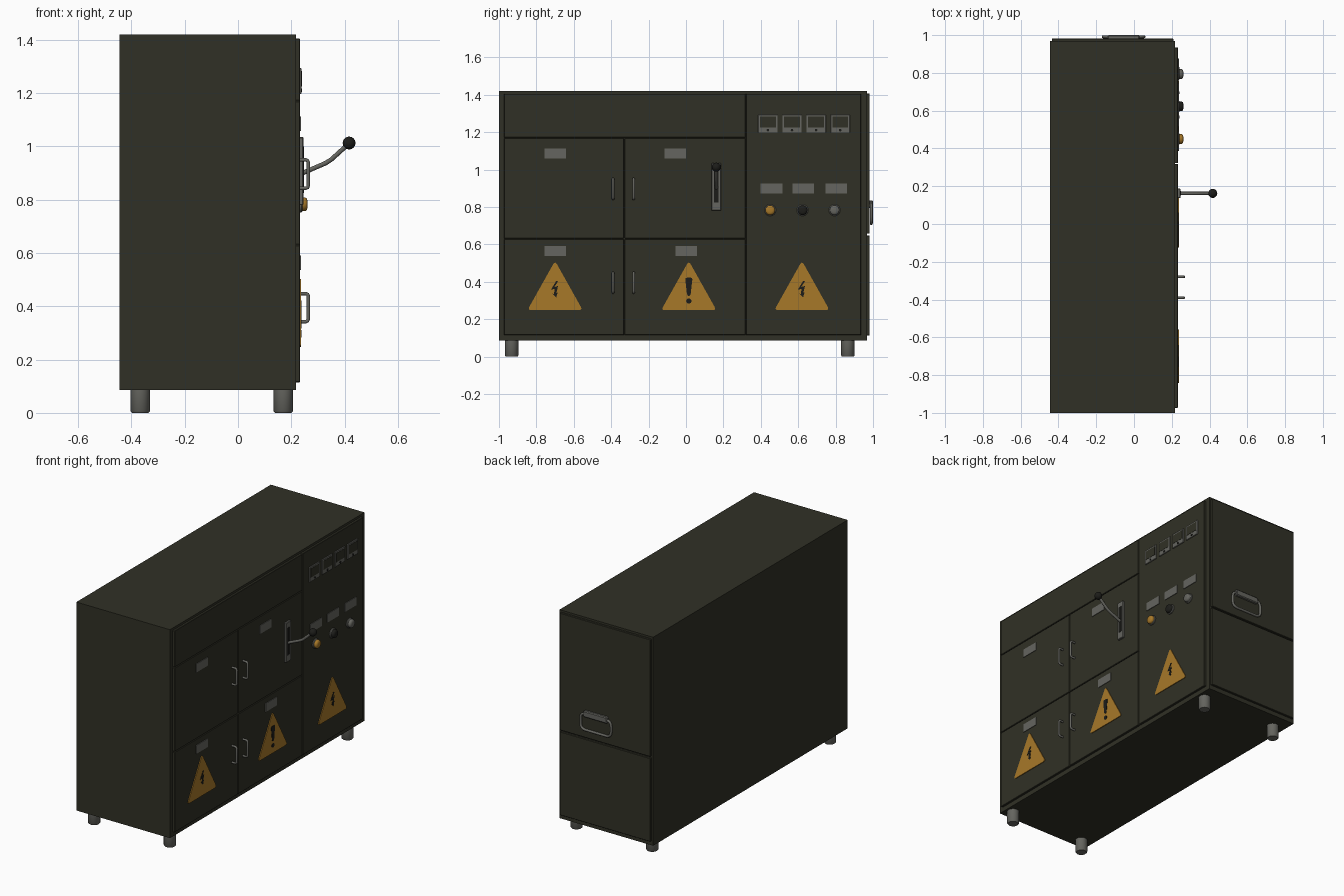
import bpy, bmesh, math
from mathutils import Matrix, Vector

if "Cube" in bpy.data.objects:
    bpy.data.objects.remove(bpy.data.objects["Cube"])


def mat(name, rgb):
    m = bpy.data.materials.new(name)
    m.diffuse_color = (*rgb, 1)
    m.use_nodes = True
    m.node_tree.nodes["Principled BSDF"].inputs["Base Color"].default_value = m.diffuse_color
    return m


OLIVE = mat("dark olive paint", (0.030, 0.030, 0.019))
STEEL = mat("grey metal", (0.13, 0.13, 0.115))
YELLOW = mat("warning amber", (0.39, 0.19, 0.022))
BLACK = mat("black plastic", (0.012, 0.012, 0.010))


def finish(name, bm, m, smooth=False):
    bmesh.ops.recalc_face_normals(bm, faces=bm.faces)
    me = bpy.data.meshes.new(name)
    bm.to_mesh(me)
    bm.free()
    ob = bpy.data.objects.new(name, me)
    bpy.context.collection.objects.link(ob)
    me.materials.append(m)
    if smooth:
        bpy.ops.object.select_all(action='DESELECT')
        ob.select_set(True)
        bpy.context.view_layer.objects.active = ob
        bpy.ops.object.shade_smooth_by_angle(angle=math.radians(40))
    return ob


def box(name, x0, x1, y0, y1, z0, z1, m, bevel=0):
    bm = bmesh.new()
    bmesh.ops.create_cube(bm, size=1, matrix=Matrix.Translation(((x0+x1)/2, (y0+y1)/2, (z0+z1)/2))
                          @ Matrix.Diagonal((x1-x0, y1-y0, z1-z0, 1)))
    if bevel:
        bmesh.ops.bevel(bm, geom=bm.edges[:], offset=bevel, segments=1, affect='EDGES')
    return finish(name, bm, m)


def plate(name, pts, x0, x1, m):
    """Extrude a (y, z) outline along x."""
    bm = bmesh.new()
    f = bm.faces.new([bm.verts.new((x0, y, z)) for y, z in pts])
    r = bmesh.ops.extrude_face_region(bm, geom=[f])
    bmesh.ops.translate(bm, vec=(x1-x0, 0, 0),
                        verts=[v for v in r["geom"] if isinstance(v, bmesh.types.BMVert)])
    return finish(name, bm, m)


def lathe(name, prof, origin, axis, m, seg=24):
    """Spin a (radius, height) profile around an axis through origin."""
    bm = bmesh.new()
    rings = [[bm.verts.new((r*math.cos(2*math.pi*i/seg), r*math.sin(2*math.pi*i/seg), h))
              for i in range(seg)] for r, h in prof]
    for a, b in zip(rings, rings[1:]):
        for i in range(seg):
            bm.faces.new((a[i], a[(i+1) % seg], b[(i+1) % seg], b[i]))
    bm.faces.new(rings[0])
    bm.faces.new(rings[-1])
    rot = Vector((0, 0, 1)).rotation_difference(Vector(axis)).to_matrix().to_4x4()
    bm.transform(Matrix.Translation(origin) @ rot)
    return finish(name, bm, m, True)


def rod(name, pts, r, m, cyclic=False):
    cu = bpy.data.curves.new(name, 'CURVE')
    cu.dimensions = '3D'
    cu.bevel_depth, cu.bevel_resolution, cu.use_fill_caps = r, 3, True
    sp = cu.splines.new('POLY')
    sp.points.add(len(pts)-1)
    for p, co in zip(sp.points, pts):
        p.co = (*co, 1)
    sp.use_cyclic_u = cyclic
    tmp = bpy.data.objects.new("tmp", cu)
    bpy.context.collection.objects.link(tmp)
    bpy.context.view_layer.update()
    bm = bmesh.new()
    bm.from_mesh(bpy.data.meshes.new_from_object(tmp))
    bpy.data.objects.remove(tmp)
    for f in bm.faces:
        f.material_index = 0
    return finish(name, bm, m, True)


def rounded(corners, r, n=4):
    """Round the corners of a closed 2D outline."""
    out = []
    for i, c in enumerate(corners):
        c = Vector(c)
        a = c + (Vector(corners[i-1])-c).normalized()*r
        b = c + (Vector(corners[(i+1) % len(corners)])-c).normalized()*r
        out += [tuple(a.lerp(c, t/n).lerp(c.lerp(b, t/n), t/n)) for t in range(n+1)]
    return out


# Cabinet shell and feet
box("cabinet", -0.445, 0.218, -1.0, 0.968, 0.085, 1.42, OLIVE)
for x in (-0.367, 0.17):
    for y in (-0.932, 0.865):
        lathe("foot", [(0.031, 0), (0.036, 0.006), (0.036, 0.09)], (x, y, 0), (0, 0, 1), STEEL)

# Door panels on the long face and the end
G, F = 0.002, 0.232
for n, y0, y1, z0, z1 in (("top_panel", -0.975, 0.32, 1.17, 1.407),
                          ("upper_left_door", -0.975, -0.33, 0.63, 1.17),
                          ("upper_middle_door", -0.33, 0.32, 0.63, 1.17),
                          ("lower_left_door", -0.975, -0.33, 0.113, 0.63),
                          ("lower_middle_door", -0.33, 0.32, 0.113, 0.63),
                          ("control_panel", 0.32, 0.937, 0.113, 1.407)):
    box(n, 0.21, F, y0+G, y1-G, z0+G, z1-G, OLIVE, 0.002)
for n, z0, z1 in (("end_panel_lower", 0.113, 0.647), ("end_panel_upper", 0.657, 1.407)):
    box(n, -0.435, 0.208, 0.96, 0.982, z0, z1, OLIVE, 0.002)

# Label plates
for y, z in ((-0.699, 1.085), (-0.057, 1.085), (-0.699, 0.564), (0.002, 0.564),
             (0.457, 0.898), (0.627, 0.898), (0.803, 0.898)):
    box("label_plate", F-0.002, F+0.004, y-0.058, y+0.058, z-0.027, z+0.027, STEEL)

# Gauges: frame, dark window, adjusting screw
for i in range(4):
    y = 0.438 + 0.1287*i
    box("gauge_frame", F-0.002, F+0.006, y-0.052, y+0.052, 1.197, 1.294, STEEL, 0.002)
    box("gauge_window", F, F+0.0075, y-0.042, y+0.042, 1.226, 1.283, OLIVE)
    lathe("gauge_screw", [(0.007, 0), (0.007, 0.009)], (F, y, 1.211), (1, 0, 0), BLACK, 12)

# Round buttons with collars
for y, m in ((0.45, YELLOW), (0.623, BLACK), (0.794, STEEL)):
    lathe("button_collar", [(0.031, 0), (0.031, 0.008), (0.027, 0.012)], (F-0.002, y, 0.783), (1, 0, 0), STEEL)
    lathe("button_cap", [(0.026, 0), (0.026, 0.02), (0.022, 0.026), (0.013, 0.029)],
          (F, y, 0.783), (1, 0, 0), m)

# Door pull handles
for y in (-0.39, -0.28):
    for z0, z1 in ((0.843, 0.95), (0.342, 0.448)):
        X = 0.264
        rod("door_handle", [(F-0.004, y, z0), (X-0.01, y, z0), (X-0.003, y, z0+0.003), (X, y, z0+0.01),
                            (X, y, z1-0.01), (X-0.003, y, z1-0.003), (X-0.01, y, z1), (F-0.004, y, z1)],
            0.007, STEEL)

# Switch lever: slotted plate, bent arm, ball knob
Y = 0.162
box("lever_plate", F-0.002, F+0.014, Y-0.025, Y+0.025, 0.78, 1.035, STEEL, 0.003)
box("lever_slot", F, F+0.0155, Y-0.012, Y+0.012, 0.825, 1.0, BLACK)
rod("lever_arm", [(0.235, Y, 0.897), (0.27, Y, 0.912), (0.33, Y, 0.938), (0.35, Y, 0.951),
                  (0.38, Y, 0.978), (0.417, Y, 1.012)], 0.009, STEEL)
bm = bmesh.new()
bmesh.ops.create_uvsphere(bm, u_segments=20, v_segments=12, radius=0.024,
                          matrix=Matrix.Translation((0.417, Y, 1.013)))
finish("lever_knob", bm, BLACK, True)

# Warning triangles with bolt or exclamation symbols
BOLT = [(0.006, 0.155), (-0.022, 0.108), (-0.002, 0.112), (-0.006, 0.085), (-0.014, 0.087),
        (0.006, 0.066), (0.014, 0.094), (0.007, 0.09), (0.016, 0.128), (-0.004, 0.122), (0.016, 0.153)]
for y, kind in ((-0.70, "bolt"), (0.015, "mark"), (0.62, "bolt")):
    tri = rounded([(y-0.148, 0.248), (y+0.148, 0.248), (y, 0.512)], 0.022)
    plate("warning_sign", tri, F-0.002, F+0.005, YELLOW)
    if kind == "bolt":
        plate("bolt_symbol", [(y+a, 0.25+b) for a, b in BOLT], F, F+0.007, BLACK)
    else:
        bar = rounded([(y-0.009, 0.325), (y+0.009, 0.325), (y+0.02, 0.422), (y-0.02, 0.422)], 0.012)
        plate("exclamation_bar", bar, F, F+0.007, BLACK)
        lathe("exclamation_dot", [(0.014, 0), (0.014, 0.007)], (F, y, 0.297), (1, 0, 0), BLACK, 16)

# Swing handle on the end panel
ring = rounded([(-0.163, 0.712), (0.053, 0.712), (0.053, 0.815), (-0.163, 0.815)], 0.035)
rod("lift_handle", [(x, 0.991, z) for x, z in ring], 0.008, STEEL, True)
box("lift_handle_hinge", -0.14, 0.03, 0.978, 1.0, 0.795, 0.835, STEEL, 0.005)
